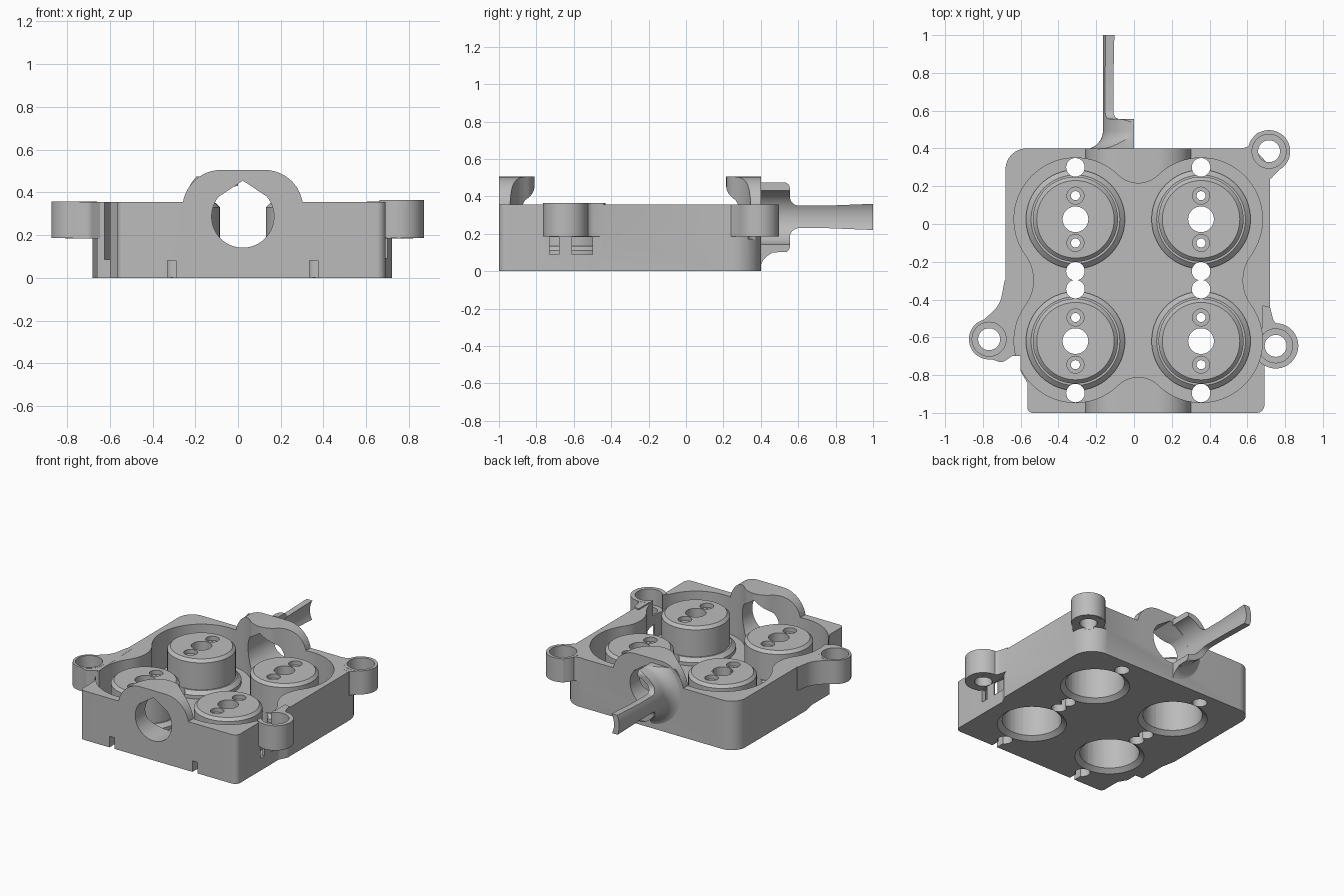
import bpy, bmesh, math
from mathutils import Vector, Matrix

cube = bpy.data.objects.get("Cube")
if cube:
    bpy.data.objects.remove(cube)

grey = bpy.data.materials.new("plain_grey")
grey.use_nodes = True
COLOUR = (0.5, 0.5, 0.5, 1)
grey.diffuse_color = COLOUR
grey.node_tree.nodes["Principled BSDF"].inputs["Base Color"].default_value = COLOUR


def finish(bm, name):
    bmesh.ops.recalc_face_normals(bm, faces=bm.faces)
    mesh = bpy.data.meshes.new(name)
    bm.to_mesh(mesh)
    bm.free()
    mesh.materials.append(grey)
    ob = bpy.data.objects.new(name, mesh)
    bpy.context.collection.objects.link(ob)
    return ob


def place(axis, u, v, w):
    return {"Z": (u, v, w), "Y": (u, w, v), "X": (w, u, v)}[axis]


def prism(pts, a, b, axis="Z", name="part"):
    bm = bmesh.new()
    lo, hi = [[bm.verts.new(place(axis, p[0], p[1], w)) for p in pts] for w in (a, b)]
    bm.faces.new(lo)
    bm.faces.new(hi)
    for i in range(len(pts)):
        j = (i + 1) % len(pts)
        bm.faces.new((lo[i], lo[j], hi[j], hi[i]))
    return finish(bm, name)


def box(x0, x1, y0, y1, z0, z1):
    return prism([(x0, y0), (x1, y0), (x1, y1), (x0, y1)], z0, z1)


def disc(x, y, z0, z1, r0, r1=None, n=48):
    bm = bmesh.new()
    bmesh.ops.create_cone(bm, cap_ends=True, segments=n, radius1=r0, radius2=r1 or r0,
                          depth=z1 - z0, matrix=Matrix.Translation((x, y, (z0 + z1) / 2)))
    return finish(bm, "disc")


def lathe(profile, axis, cu, cv, n=64, name="part"):
    # Closed ring profile of (radius, height) pairs
    bm = bmesh.new()
    rings = []
    for k in range(n):
        t = 2 * math.pi * k / n
        rings.append([bm.verts.new(place(axis, cu + r * math.cos(t), cv + r * math.sin(t), h))
                      for r, h in profile])
    m = len(profile)
    for k in range(n):
        a, b = rings[k], rings[(k + 1) % n]
        for i in range(m):
            j = (i + 1) % m
            bm.faces.new((a[i], a[j], b[j], b[i]))
    return finish(bm, name)


def rounded(corners, steps=10):
    # Each corner is (u, v, radius); a missing radius leaves it sharp
    out = []
    for i, c in enumerate(corners):
        p = Vector(c[:2])
        if len(c) < 3:
            out.append(p)
            continue
        d0 = (Vector(corners[i - 1][:2]) - p).normalized()
        d1 = (Vector(corners[(i + 1) % len(corners)][:2]) - p).normalized()
        half = d0.angle(d1) / 2
        mid = p + (d0 + d1).normalized() * c[2] / math.sin(half)
        t = c[2] / math.tan(half)
        s, e = p + d0 * t - mid, p + d1 * t - mid
        for k in range(steps + 1):
            out.append(mid + s.lerp(e, k / steps).normalized() * c[2])
    return out


def combine(target, tool, op):
    mod = target.modifiers.new("cut", "BOOLEAN")
    mod.operation, mod.solver, mod.object = op, "EXACT", tool
    dg = bpy.context.evaluated_depsgraph_get()
    mesh = bpy.data.meshes.new_from_object(target.evaluated_get(dg))
    target.modifiers.clear()
    target.data = mesh
    bpy.data.objects.remove(tool)


def add(target, tool):
    combine(target, tool, "UNION")


def cut(target, tool):
    combine(target, tool, "DIFFERENCE")


XS, YS = (-0.31, 0.355), (-0.62, 0.025)
BOSSES = [(x, y) for x in XS for y in YS]
CX, CY = sum(XS) / 2, sum(YS) / 2
BORE_Z, BORE_R, FLOOR = 0.287, 0.146, 0.085


def arc(u, v, r, a0, a1, n):
    return [(u + r * math.cos(a0 + (a1 - a0) * k / n), v + r * math.sin(a0 + (a1 - a0) * k / n))
            for k in range(n + 1)]


def pocket_outline(r=0.325, n=12):
    # Four circles joined by tangent inward arcs, drawn as a mirrored quarter
    hx, hy = (XS[1] - XS[0]) / 2, (YS[1] - YS[0]) / 2

    def bump(h, b):
        u = (h * h - (r - b) ** 2) / (2 * (r - b))
        return u, u - b, math.atan2(u, h)

    ue, re, ae = bump(hx, 0.19)
    us, rs, sa = bump(hy, 0.22)
    pi = math.pi
    quarter = (arc(hx + us, 0, rs, pi, pi / 2 + sa, n)
               + arc(hx, hy, r, sa - pi / 2, pi - ae, 3 * n)[1:-1]
               + arc(0, hy + ue, re, -ae, -pi / 2, n))
    top = quarter + [(-x, y) for x, y in quarter[-2::-1]]
    low = [(x, -y) for x, y in top[-2:0:-1]]
    return [(CX + x, CY + y) for x, y in top + low]


# Main block
body = prism(rounded([(-0.565, -1, 0.03), (0.69, -1, 0.04), (0.69, -0.52), (0.72, -0.46),
                      (0.72, 0.4, 0.15), (-0.68, 0.4, 0.11), (-0.68, -0.4), (-0.66, -0.5),
                      (-0.66, -0.7), (-0.6, -0.7), (-0.6, -0.78), (-0.565, -0.84)]),
             0, 0.355, name="housing")

# Arched end walls
for y0, y1 in ((-1, -0.8), (0.2, 0.4)):
    add(body, prism(rounded([(-0.26, 0.2), (0.305, 0.2), (0.305, 0.505, 0.18),
                             (-0.26, 0.505, 0.18)]), y0, y1, "Y"))

# Mounting ears with their necks
EARS = [
    (-0.767, -0.61, 0.107, 0.357, [(-0.65, -0.28), (-0.685, -0.3), (-0.71, -0.43, 0.15),
     (-0.81, -0.52), (-0.8, -0.7), (-0.70, -0.735, 0.04), (-0.63, -0.69)]),
    (0.75, -0.645, 0.12, 0.365, [(0.68, -0.43), (0.72, -0.44), (0.74, -0.52, 0.06),
     (0.81, -0.56), (0.76, -0.76), (0.70, -0.75), (0.68, -0.7)]),
    (0.715, 0.385, 0.112, 0.357, [(0.55, 0.395), (0.61, 0.41, 0.05), (0.65, 0.485, 0.03),
     (0.75, 0.485, 0.03), (0.82, 0.4), (0.79, 0.31), (0.725, 0.24), (0.66, 0.25)]),
]
for x, y, r, top, neck in EARS:
    add(body, prism(rounded(neck), 0.185, top - 0.001))
    add(body, disc(x, y, 0.186, top, r))

# Pocket, cross bore with peaked roof
cut(body, prism(pocket_outline(), FLOOR, 0.9))
bore = arc(CX, BORE_Z, BORE_R, math.radians(140), math.radians(400), 48)
cut(body, prism(bore + [(CX, 0.455)], -1.1, 0.6, "Y"))

# Ear screw holes
for x, y, r, top, neck in EARS:
    cut(body, disc(x, y, 0.17, 0.5, 0.058))
    cut(body, disc(x, y, 0.25, 0.5, 0.09))

# Side windows under the right ear
for y0, y1 in ((-0.73, -0.68), (-0.61, -0.5)):
    cut(body, box(0.6, 0.8, y0, y1, 0.09, 0.183))

# Round bosses with flanges, hollow underneath
for x, y in BOSSES:
    add(body, lathe([(0.04, 0.03), (0.262, 0.03), (0.262, 0.11), (0.235, 0.135), (0.225, 0.135),
                     (0.225, 0.33), (0.205, 0.35), (0.04, 0.35)], "Z", x, y))
for x, y in BOSSES:
    cut(body, disc(x, y, -0.1, 0.28, 0.195, n=64))
    cut(body, disc(x, y, -0.01, 0.03, 0.24, 0.19, n=64))
    cut(body, disc(x, y, 0.2, 0.5, 0.068))
    for s in (-1, 1):
        cut(body, disc(x, y + s * 0.125, 0.2, 0.5, 0.024, n=24))
        cut(body, disc(x, y + s * 0.125, 0.32, 0.5, 0.045, n=32))
        cut(body, disc(x, y + s * 0.275, -0.1, 0.5, 0.049, n=32))

# Wire slots in the front edge
for x in XS:
    cut(body, box(x - 0.02, x + 0.02, -1.1, -0.9, -0.1, 0.08))

# Flared half spout with a long narrow lip
flare = [(0.287 - 0.1 * math.sin(t), 0.395 + 0.1 * (1 - math.cos(t)))
         for t in [math.pi / 2 * k / 10 for k in range(11)]]
spout = lathe([(BORE_R, 0.395)] + flare + [(0.187, 1), (BORE_R, 1)],
              "Y", CX, BORE_Z, 96, "spout")
side = rounded([(0.38, 0.0), (0.4, 0.0), (0.46, 0.1), (0.555, 0.1, 0.03), (0.555, 0.23, 0.05),
                (0.75, 0.23), (1.0, 0.22), (1.0, 0.36), (0.75, 0.35), (0.555, 0.35, 0.05),
                (0.555, 0.474, 0.03), (0.38, 0.474)])
combine(spout, prism(side, -0.5, 0.0, "X"), "INTERSECT")

# Smooth round walls, crisp edges
for ob in (body, spout):
    bpy.ops.object.select_all(action="DESELECT")
    ob.select_set(True)
    bpy.context.view_layer.objects.active = ob
    bpy.ops.object.shade_smooth_by_angle(angle=math.radians(25))
